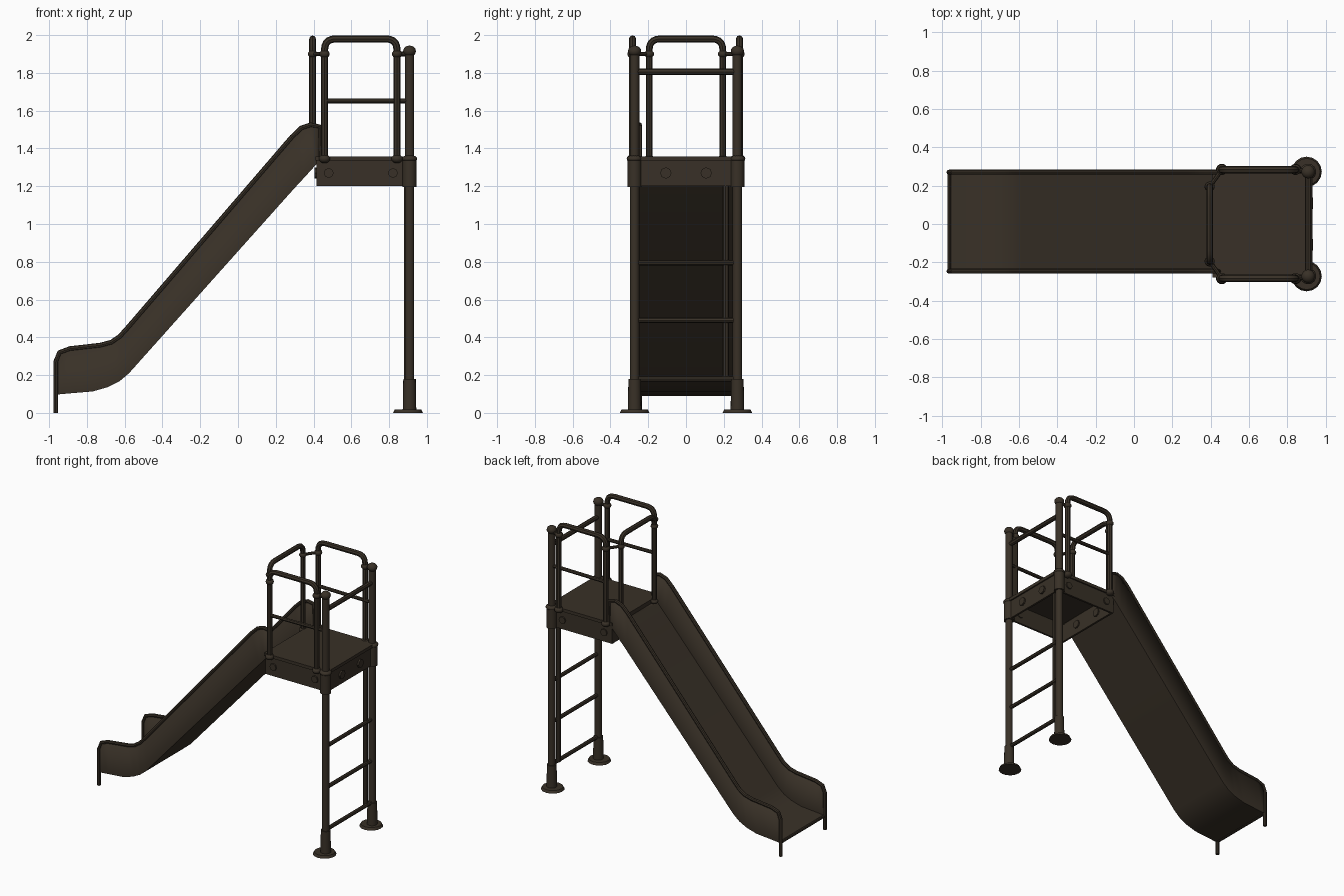
import bpy, bmesh, math
from mathutils import Vector

cube = bpy.data.objects.get("Cube")
if cube:
    bpy.data.objects.remove(cube, do_unlink=True)

BROWN = (0.04, 0.03, 0.02, 1)
mat = bpy.data.materials.new("dark_brown_metal")
mat.use_nodes = True
mat.diffuse_color = BROWN
bsdf = mat.node_tree.nodes["Principled BSDF"]
bsdf.inputs["Base Color"].default_value = BROWN
bsdf.inputs["Roughness"].default_value = 0.6


def finish(ob, name, smooth=True):
    ob.name = name
    ob.data.materials.append(mat)
    if smooth:
        bpy.ops.object.select_all(action='DESELECT')
        ob.select_set(True)
        bpy.context.view_layer.objects.active = ob
        bpy.ops.object.shade_smooth_by_angle(angle=math.radians(40))
    return ob


def pipe(name, pts, r, bend=0.0):
    """Round tube along a path, with rounded inner corners."""
    pts = [Vector(p) for p in pts]
    path = [pts[0]]
    for a, b, c in zip(pts, pts[1:], pts[2:]):
        if bend:
            p, q = b + (a - b).normalized() * bend, b + (c - b).normalized() * bend
            for i in range(6):
                t = i / 5
                path.append(p * (1 - t) ** 2 + b * 2 * t * (1 - t) + q * t * t)
        else:
            path.append(b)
    path.append(pts[-1])
    cu = bpy.data.curves.new(name, 'CURVE')
    cu.dimensions = '3D'
    cu.bevel_depth, cu.bevel_resolution, cu.use_fill_caps = r, 2, True
    sp = cu.splines.new('POLY')
    sp.points.add(len(path) - 1)
    for pt, co in zip(sp.points, path):
        pt.co = (*co, 1)
    ob = bpy.data.objects.new(name, cu)
    bpy.context.collection.objects.link(ob)
    bpy.ops.object.select_all(action='DESELECT')
    ob.select_set(True)
    bpy.context.view_layer.objects.active = ob
    bpy.ops.object.convert(target='MESH')
    return finish(bpy.context.object, name)


def cyl(name, loc, r, h, r2=None, rot=(0, 0, 0), n=16):
    bpy.ops.mesh.primitive_cone_add(vertices=n, radius1=r, radius2=r if r2 is None else r2,
                                    depth=h, location=loc, rotation=rot)
    return finish(bpy.context.object, name)


def ball(name, loc, r, squash=1.0):
    bpy.ops.mesh.primitive_uv_sphere_add(segments=14, ring_count=8, radius=r, location=loc)
    bpy.context.object.scale.z = squash
    return finish(bpy.context.object, name)


def box(name, lo, hi):
    lo, hi = Vector(lo), Vector(hi)
    bpy.ops.mesh.primitive_cube_add(size=1, location=(lo + hi) / 2)
    bpy.context.object.scale = hi - lo
    return finish(bpy.context.object, name, False)


# Platform: deck with an open skirt below
box("deck", (0.41, -0.28, 1.335), (0.93, 0.28, 1.358))
box("skirt_ladder_side", (0.905, -0.25, 1.2), (0.92, 0.25, 1.34))
box("skirt_slide_side", (0.415, -0.265, 1.2), (0.43, 0.265, 1.34))
for s in (-1, 1):
    ya, yb = sorted((s * 0.255, s * 0.27))
    box("skirt_side", (0.415, ya, 1.2), (0.92, yb, 1.34))

# Bolts through the skirt
for s in (-1, 1):
    for x in (0.48, 0.82):
        cyl("side_bolt", (x, s * 0.265, 1.27), 0.026, 0.03, rot=(math.pi / 2, 0, 0), n=8)
    for x in (0.422, 0.915):
        cyl("end_bolt", (x, s * 0.107, 1.27), 0.03, 0.036, rot=(0, math.pi / 2, 0), n=8)

# Ladder posts, feet, collars and caps
PX, PY = 0.908, 0.272
for s in (-1, 1):
    y = s * PY
    cyl("post", (PX, y, 0.96), 0.025, 1.88)
    cyl("foot_flange", (PX - 0.008, y, 0.009), 0.079, 0.018, 0.07)
    cyl("foot_sleeve", (PX, y, 0.095), 0.036, 0.17, 0.033)
    cyl("platform_collar", (PX, y, 1.27), 0.037, 0.15)
    ball("collar_ring", (PX, y, 1.345), 0.042, 0.5)
    ball("post_cap", (PX, y, 1.915), 0.035, 0.85)

# Ladder rungs, slim inner rail and top bar
for z in (0.18, 0.49, 0.795):
    pipe("rung", [(PX, -PY, z), (PX, PY, z)], 0.014)
pipe("inner_rail", [(PX - 0.012, 0.21, 0.18), (PX - 0.012, 0.21, 1.34)], 0.017)
pipe("top_bar", [(PX, -PY, 1.805), (PX, PY, 1.805)], 0.017)

# Side guard hoops
HX0, HX1, HY = 0.458, 0.842, 0.283
for s in (-1, 1):
    y = s * HY
    pipe("side_hoop", [(HX0, y, 1.34), (HX0, y, 1.98), (HX1, y, 1.98), (HX1, y, 1.34)], 0.019, 0.06)
    pipe("middle_bar", [(HX0, y, 1.652), (PX, y * 0.97, 1.652)], 0.013)
    for x in (HX0, HX1):
        ball("hoop_foot", (x, y, 1.345), 0.031, 0.75)
        ball("hoop_clamp", (x, y, 1.9), 0.028, 0.8)
    pipe("post_link", [(HX1, y, 1.9), (PX, s * PY, 1.9)], 0.012)

# Hoop over the slide entrance
EX, EY = 0.395, 0.195
pipe("entrance_hoop", [(EX, -EY, 1.33), (EX, -EY, 1.98), (EX, EY, 1.98), (EX, EY, 1.33)], 0.018, 0.06)
for s in (-1, 1):
    ball("entrance_foot", (EX, s * EY, 1.345), 0.027, 0.75)
    ball("entrance_clamp", (EX, s * EY, 1.9), 0.026, 0.8)
    pipe("entrance_link", [(EX, s * EY, 1.9), (HX0, s * HY, 1.9)], 0.011)

# Slide: stations as bottom x, bottom z, top x, top z
STATIONS = [
    (-0.965, 0.10, -0.965, 0.27), (-0.945, 0.102, -0.945, 0.32), (-0.89, 0.107, -0.89, 0.34),
    (-0.77, 0.117, -0.73, 0.358), (-0.69, 0.14, -0.67, 0.374), (-0.63, 0.17, -0.625, 0.405),
    (-0.58, 0.212, -0.58, 0.455), (0.29, 1.185, 0.285, 1.46), (0.35, 1.25, 0.335, 1.508),
    (0.40, 1.305, 0.385, 1.525), (0.44, 1.345, 0.435, 1.515)]
MID, HALF = 0.012, 0.258
bm = bmesh.new()
rows = []
for bx, bz, tx, tz in STATIONS:
    section = [(tx, -HALF, tz), (bx, -HALF, bz), (bx, HALF, bz), (tx, HALF, tz)]
    rows.append([bm.verts.new((x, y + MID, z)) for x, y, z in section])
for a, b in zip(rows, rows[1:]):
    for i in range(3):
        bm.faces.new((a[i], a[i + 1], b[i + 1], b[i]))
bmesh.ops.recalc_face_normals(bm, faces=bm.faces)
me = bpy.data.meshes.new("slide_chute")
bm.to_mesh(me)
bm.free()
chute = bpy.data.objects.new("slide_chute", me)
bpy.context.collection.objects.link(chute)
finish(chute, "slide_chute")
mod = chute.modifiers.new("sheet", 'SOLIDIFY')
mod.thickness, mod.offset = 0.01, 0

# Slide rims, running down to the ground as feet
for s in (-1, 1):
    y = MID + s * HALF
    rim = [(-0.965, y, 0.0)] + [(tx, y, tz) for _, _, tx, tz in STATIONS]
    rim.append((0.44, y, 1.35))
    pipe("slide_rim", rim, 0.013)
pipe("slide_lip", [(-0.963, MID - HALF, 0.1), (-0.963, MID + HALF, 0.1)], 0.01)
